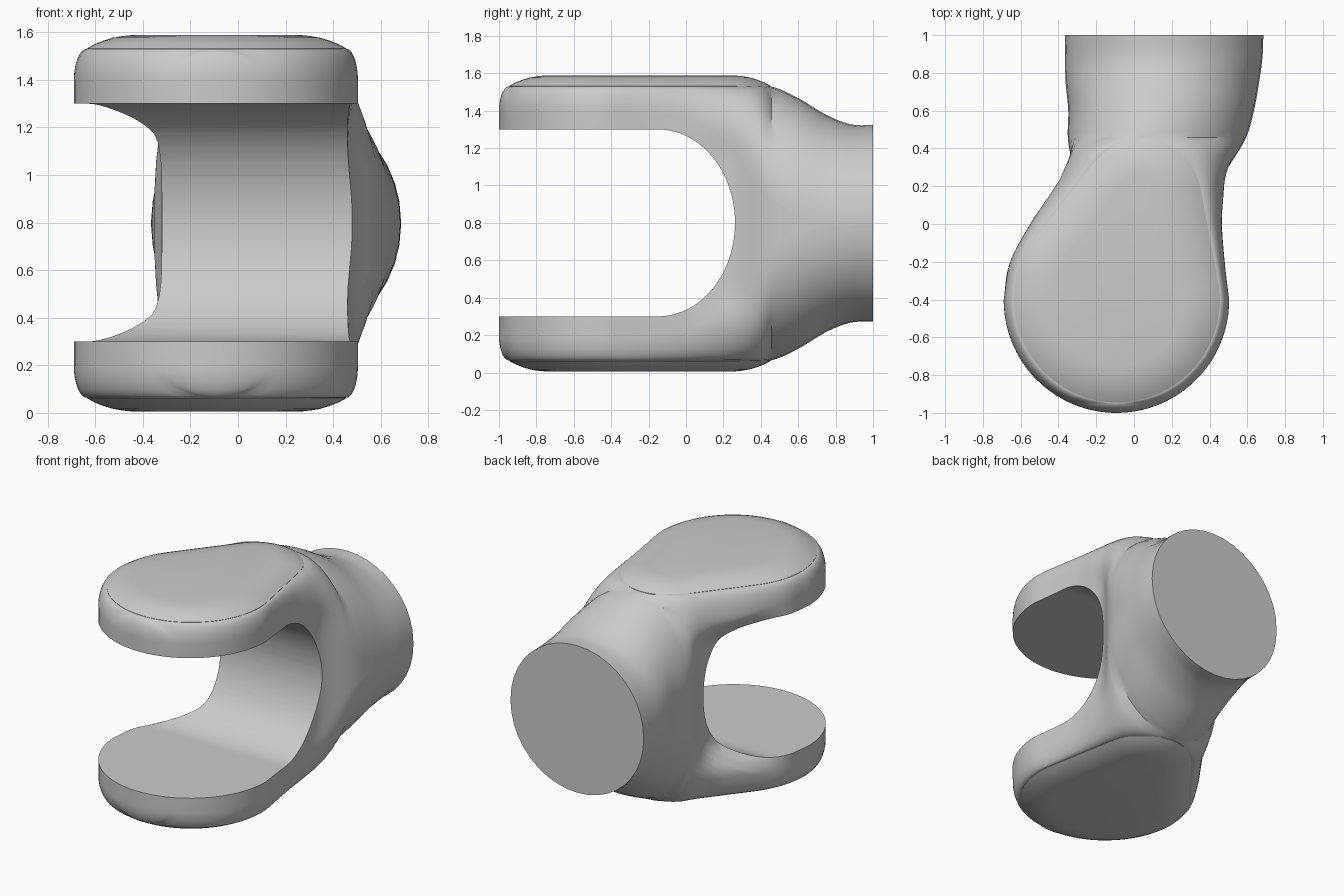
import bpy, bmesh, math

if "Cube" in bpy.data.objects:
    bpy.data.objects.remove(bpy.data.objects["Cube"])

MID = 0.797                                  # mirror height of the whole fork
FRONT, REAR = (-0.09, -0.40, 0.545), (0.04, 0.135, 0.317)   # pad outline circles
BODY_C, BODY_R = (-0.093, -0.403), 0.597     # rounded front of the arms

# body stations: y, left x, right x, half height, shoulder height, left waist, right waist
STATIONS = [
    (-0.403, -0.69, 0.504, 0.733, 0.60, 0.00, 0.00),
    (-0.20, -0.655, 0.48, 0.733, 0.59, 0.00, 0.00),
    (0.00, -0.55, 0.465, 0.733, 0.56, 0.14, 0.00),
    (0.10, -0.485, 0.47, 0.733, 0.52, 0.13, 0.01),
    (0.25, -0.40, 0.495, 0.733, 0.40, 0.08, 0.02),
    (0.45, -0.36, 0.59, 0.733, 0.15, 0.01, 0.00),
    (0.60, -0.348, 0.635, 0.67, 0.06, 0.00, 0.00),
    (0.75, -0.362, 0.662, 0.58, 0.02, 0.00, 0.00),
    (0.88, -0.365, 0.68, 0.53, 0.01, 0.00, 0.00),
    (1.00, -0.365, 0.685, 0.525, 0.01, 0.00, 0.00),
]


def station(y):
    """Smooth (Catmull-Rom style) lookup in the station table."""
    s = STATIONS
    i = max(0, min(len(s) - 2, sum(1 for r in s if r[0] <= y) - 1))
    a, b = s[i], s[i + 1]
    p, n = s[max(i - 1, 0)], s[min(i + 2, len(s) - 1)]
    h = b[0] - a[0]
    t = (y - a[0]) / h
    out = []
    for k in range(1, 7):
        ma = (b[k] - p[k]) / (b[0] - p[0]) * h
        mb = (n[k] - a[k]) / (n[0] - a[0]) * h
        out.append((2*t**3 - 3*t**2 + 1) * a[k] + (t**3 - 2*t**2 + t) * ma
                   + (3*t**2 - 2*t**3) * b[k] + (t**3 - t**2) * mb)
    return out


def pad_span(y):
    """Left and right x of the pad outline at y, or None outside it."""
    xs = []
    for k in range(101):
        cx, cy, r = (a + (b - a) * k / 100 for a, b in zip(FRONT, REAR))
        d = r * r - (y - cy) ** 2
        if d >= 0:
            xs += [cx - math.sqrt(d), cx + math.sqrt(d)]
    return (min(xs), max(xs)) if xs else None


def section(y):
    """Closed cross-section of the body at y."""
    if y < BODY_C[1]:
        w = math.sqrt(max(BODY_R ** 2 - (y - BODY_C[1]) ** 2, 0))
        xl, xr, top, sh, wl, wr = BODY_C[0] - w, BODY_C[0] + w, 0.733, 0.60, 0, 0
        e = min((y + 1) / 0.055, 1)
        top = sh + 0.133 * math.sqrt(1 - (1 - e) ** 2)
    else:
        xl, xr, top, sh, wl, wr = station(y)
    span = pad_span(y)
    if not span:
        c = BODY_C[0] if y < 0 else 0.04 + 0.12 * min((y - 0.45) / 0.4, 1)
        span = (c, c)

    def side(x_in, x_out, waist):
        pts = []
        for k in range(11):
            a = k / 10 * math.pi / 2
            pts.append((x_in + (x_out - x_in) * math.sin(a), sh + (top - sh) * math.cos(a)))
        pts += [(x_out, sh * (1 - k / 8)) for k in range(1, 9)]
        out = []
        for x, z in pts:
            g = max(0, min(1, (0.55 - z) / 0.2))
            out.append((x + waist * g * g * (3 - 2 * g), z))
        return out

    right, left = side(span[1], xr, -wr), side(span[0], xl, wl)
    flip = lambda p: [(x, -z) for x, z in p]
    loop = right + flip(right[:-1])[::-1] + flip(left[:-1]) + left[::-1]
    return [(x, y, MID + z) for x, z in loop]


def loft(name, rings):
    """Skin a list of equal-length rings and cap both ends."""
    bm = bmesh.new()
    vs = [[bm.verts.new(p) for p in ring] for ring in rings]
    n = len(rings[0])
    for a, b in zip(vs, vs[1:]):
        for i in range(n):
            j = (i + 1) % n
            bm.faces.new((a[i], a[j], b[j], b[i]))
    bm.faces.new(vs[0][::-1])
    bm.faces.new(vs[-1])
    bmesh.ops.remove_doubles(bm, verts=bm.verts, dist=0.0002)
    bmesh.ops.recalc_face_normals(bm, faces=bm.faces)
    me = bpy.data.meshes.new(name)
    bm.to_mesh(me)
    bm.free()
    ob = bpy.data.objects.new(name, me)
    bpy.context.collection.objects.link(ob)
    return ob


def activate(ob):
    bpy.ops.object.select_all(action='DESELECT')
    ob.select_set(True)
    bpy.context.view_layer.objects.active = ob


# fork body with round neck
ys = [BODY_C[1] - BODY_R * math.cos(math.radians(a)) for a in (2, 4, 7, 10, 13, 16, 19, 22, 24)]
ys += [BODY_C[1] - BODY_R * math.cos(math.radians(a)) for a in range(27, 90, 5)]
ys += [BODY_C[1] + (1 - BODY_C[1]) * k / 44 for k in range(45)]
body = loft("fork_body", [section(y) for y in ys])

# rounded slot between the arms
prof = [(-1.3, -0.5)]
for k in range(41):
    a = -math.pi / 2 + math.pi * k / 40
    prof.append((-0.15 + 0.412 * math.cos(a), 0.5 * math.sin(a)))
prof.append((-1.3, 0.5))
cutter = loft("slot_cutter", [[(x, y, 0.8 + z) for y, z in prof] for x in (-1.2, 1.2)])
cutter.hide_render = True
mod = body.modifiers.new("slot", 'BOOLEAN')
mod.operation, mod.solver, mod.object = 'DIFFERENCE', 'EXACT', cutter
activate(body)
bpy.ops.object.modifier_apply(modifier=mod.name)
bpy.data.objects.remove(cutter)
activate(body)
bpy.ops.object.shade_smooth_by_angle(angle=math.radians(35))


# domed pads on the outer faces
def pad_ring(inset, z):
    ring = []
    for k in range(96):
        a = 2 * math.pi * k / 96
        c, s = math.cos(a), math.sin(a)
        x, y, r = max((FRONT, REAR), key=lambda q: q[0] * c + q[1] * s + q[2])
        ring.append((x + (r - inset) * c, y + (r - inset) * s, z))
    return ring


DOME = [(0, 0.70), (0, 0.735), (0.03, 0.752), (0.07, 0.768), (0.11, 0.780),
        (0.15, 0.787), (0.19, 0.791)]
for name, sign in (("top_pad", 1), ("bottom_pad", -1)):
    pad = loft(name, [pad_ring(d, MID + sign * z) for d, z in DOME])
    activate(pad)
    bpy.ops.object.shade_smooth_by_angle(angle=math.radians(35))
